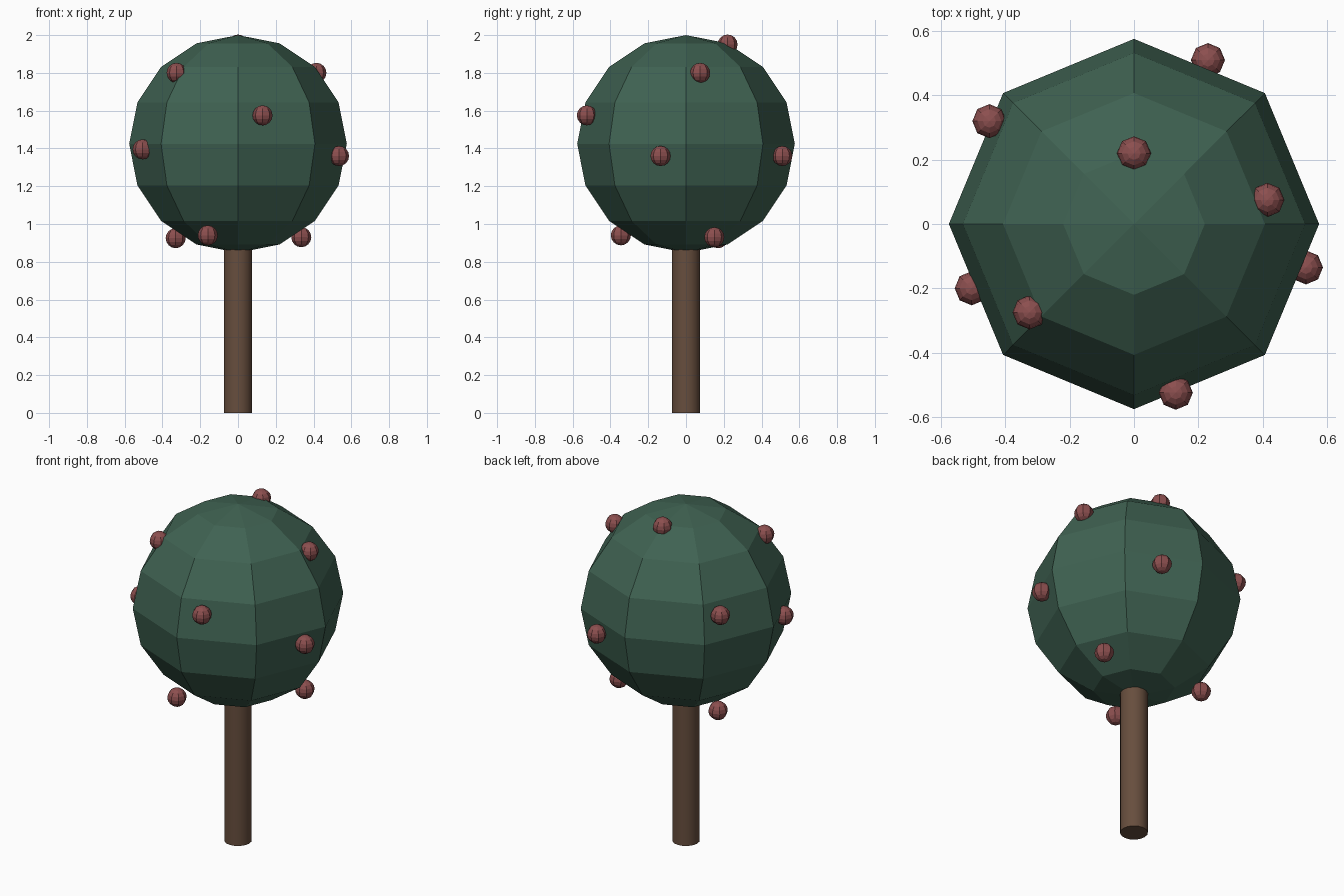
import bpy

if "Cube" in bpy.data.objects:
    bpy.data.objects.remove(bpy.data.objects["Cube"])

CROWN_Z, CROWN_R = 1.424, 0.576
BERRY_R = 0.053


def material(name, rgb):
    m = bpy.data.materials.new(name)
    m.diffuse_color = (*rgb, 1)
    m.use_nodes = True
    m.node_tree.nodes["Principled BSDF"].inputs["Base Color"].default_value = m.diffuse_color
    return m


def finish(name, mat):
    obj = bpy.context.object
    obj.name = name
    obj.data.materials.append(mat)
    return obj


def ball(name, mat, radius, location):
    bpy.ops.mesh.primitive_uv_sphere_add(segments=8, ring_count=8,
                                         radius=radius, location=location)
    return finish(name, mat)


leaf = material("leaf green", (0.050, 0.122, 0.084))
bark = material("bark brown", (0.135, 0.076, 0.047))
red = material("berry red", (0.262, 0.078, 0.078))

# Trunk: slim smooth cylinder running up into the crown
bpy.ops.mesh.primitive_cylinder_add(vertices=16, radius=0.075, depth=0.9,
                                    location=(0, 0, 0.45))
finish("trunk", bark)
bpy.ops.object.shade_smooth_by_angle()

# Crown: faceted ball
ball("crown", leaf, CROWN_R, (0, 0, CROWN_Z))

# Berries half sunk in the crown surface
berries = [
    (0.0, 0.22, 1.95), (0.415, 0.075, 1.80), (-0.325, -0.275, 1.80),
    (0.13, -0.525, 1.575), (-0.45, 0.32, 1.58),
    (-0.505, -0.20, 1.395), (0.535, -0.135, 1.36), (0.23, 0.51, 1.36),
    (-0.16, -0.345, 0.94), (0.335, 0.15, 0.93), (-0.33, 0.17, 0.925),
]
for i, pos in enumerate(berries, 1):
    ball(f"berry_{i}", red, BERRY_R, pos)
